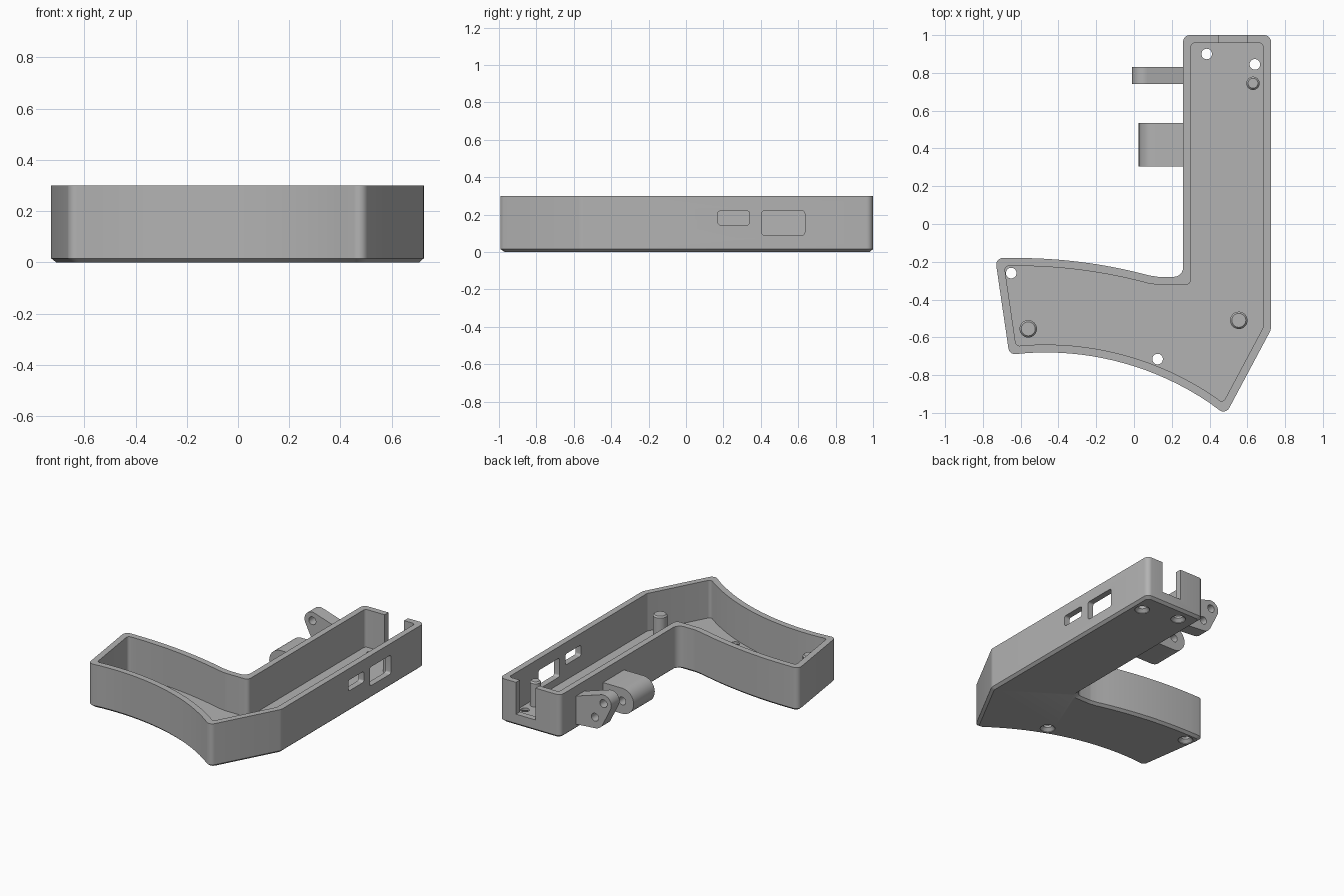
import bpy, bmesh
from math import sin, cos, tan, pi, sqrt
from mathutils import Vector

cube = bpy.data.objects.get("Cube")
if cube:
    bpy.data.objects.remove(cube, do_unlink=True)

GREY = (0.45, 0.45, 0.45, 1)
grey = bpy.data.materials.new("plain grey")
grey.use_nodes = True
grey.diffuse_color = GREY
grey.node_tree.nodes["Principled BSDF"].inputs["Base Color"].default_value = GREY

HEIGHT, WALL, FLOOR = 0.30, 0.042, 0.04


def finish(name, bm):
    bmesh.ops.recalc_face_normals(bm, faces=bm.faces)
    mesh = bpy.data.meshes.new(name)
    bm.to_mesh(mesh)
    bm.free()
    mesh.materials.append(grey)
    obj = bpy.data.objects.new(name, mesh)
    bpy.context.collection.objects.link(obj)
    return obj


def loft(name, loops):
    """Skin matching closed loops and cap both ends."""
    bm = bmesh.new()
    rings = [[bm.verts.new(p) for p in loop] for loop in loops]
    for a, b in zip(rings, rings[1:]):
        for i in range(len(a)):
            j = (i + 1) % len(a)
            bm.faces.new((a[i], a[j], b[j], b[i]))
    bm.faces.new(rings[0])
    bm.faces.new(rings[-1])
    return finish(name, bm)


def circle(x, y, r, n=32):
    if r == 0:
        return [(x, y)]
    return [(x + r * cos(2 * pi * i / n), y + r * sin(2 * pi * i / n)) for i in range(n)]


def turned(name, x, y, profile):
    """Upright turned part from (z, radius) pairs."""
    return loft(name, [[(px, py, z) for px, py in circle(x, y, r)] for z, r in profile])


def hull(name, axis, lo, hi, circles):
    """Prism along x or y around a set of circles."""
    bm = bmesh.new()
    for c in circles:
        for a, b in circle(*c):
            for t in (lo, hi):
                bm.verts.new((t, a, b) if axis == "x" else (a, t, b))
    res = bmesh.ops.convex_hull(bm, input=bm.verts)
    loose = [v for v in bm.verts if not v.link_faces]
    bmesh.ops.delete(bm, geom=loose, context="VERTS")
    bmesh.ops.dissolve_limit(bm, angle_limit=0.01, verts=bm.verts, edges=bm.edges)
    return finish(name, bm)


def cut(obj, cutters):
    bpy.context.view_layer.objects.active = obj
    for c in cutters:
        mod = obj.modifiers.new("cut", "BOOLEAN")
        mod.operation, mod.solver, mod.object = "DIFFERENCE", "EXACT", c
        bpy.ops.object.modifier_apply(modifier=mod.name)
        bpy.data.objects.remove(c, do_unlink=True)


# Plan outline, counter-clockwise: x, y, corner radius
def arc_y(x, cx, top, radius):
    return top - radius + sqrt(radius ** 2 - (x - cx) ** 2)


def samples(a, b, n):
    return [a + (b - a) * i / (n - 1) for i in range(n)]


plan = [(0.725, 1, 0.035), (0.26, 1, 0.035), (0.26, -0.28, 0.05), (0.13, -0.28, 0.09)]
plan += [(x, arc_y(x, -0.62, -0.18, 2.7), 0) for x in samples(0.08, -0.62, 14)]
plan += [(-0.735, -0.18, 0.035), (-0.66, -0.692, 0.035)]
plan += [(x, arc_y(x, -0.47, -0.68, 1.55), 0) for x in samples(-0.56, 0.40, 18)]
plan += [(0.485, -1.01, 0.035), (0.725, -0.56, 0.06)]


def outline(inset, z, steps=6):
    """Inset the plan, then round its corners."""
    pts = [Vector(p[:2]) for p in plan]
    n = len(pts)
    moved = []
    for i, p in enumerate(pts):
        d1 = (p - pts[i - 1]).normalized()
        d2 = (pts[(i + 1) % n] - p).normalized()
        n1, n2 = Vector((-d1.y, d1.x)), Vector((-d2.y, d2.x))
        moved.append(p + (n1 + n2) * inset / (1 + n1.dot(n2)))
    loop = []
    for i, p in enumerate(moved):
        r = plan[i][2] * (1 - 10 * inset)
        if r == 0:
            loop.append((p.x, p.y, z))
            continue
        u = (moved[i - 1] - p).normalized()
        v = (moved[(i + 1) % n] - p).normalized()
        half = u.angle(v) / 2
        centre = p + (u + v).normalized() * r / sin(half)
        a = p + u * r / tan(half) - centre
        b = p + v * r / tan(half) - centre
        sweep = a.angle(b)
        for k in range(steps + 1):
            t = k / steps
            q = centre + (a * sin((1 - t) * sweep) + b * sin(t * sweep)) / sin(sweep)
            loop.append((q.x, q.y, z))
    return loop


# Open tray with chamfered underside
tray = loft("tray", [outline(WALL, FLOOR), outline(WALL, HEIGHT), outline(0, HEIGHT),
                     outline(0, 0.016), outline(0.018, 0)])


def window(y0, y1, z0, z1, r=0.015):
    corners = [(y, z, r) for y in (y0 + r, y1 - r) for z in (z0 + r, z1 - r)]
    return hull("window_cutter", "x", 0.6, 0.8, corners)


# Side windows, end slot and countersunk screw holes
cutters = [window(0.17, 0.34, 0.145, 0.22), window(0.405, 0.635, 0.09, 0.22)]
cutters.append(hull("slot_cutter", "y", 0.94, 1.1,
                    [(x, z, 0) for x in (0.45, 0.60) for z in (0.08, 0.4)]))
for x, y in [(0.385, 0.9), (0.64, 0.845), (-0.65, -0.26), (0.125, -0.715)]:
    cutters.append(turned("screw_cutter", x, y,
                          [(-0.01, 0.048), (0.004, 0.048), (0.024, 0.028), (0.06, 0.028)]))
cut(tray, cutters)

# Support posts with chamfered tops
parts = [tray]
for name, x, y, r in [("back_post", 0.63, 0.745, 0.035), ("left_post", -0.56, -0.555, 0.046),
                      ("right_post", 0.555, -0.51, 0.046)]:
    parts.append(turned(name, x, y, [(0.03, r), (0.20, r), (0.21, r - 0.009)]))

# Hinge lugs on the side wall
ROOT = 0.28
thin_lug = hull("thin_lug", "y", 0.74, 0.83,
                [(0.05, 0.235, 0.06), (0.12, 0.12, 0.072), (ROOT, 0.035, 0), (ROOT, 0.225, 0)])
wide_lug = hull("wide_lug", "y", 0.305, 0.535,
                [(0.113, 0.124, 0.088), (ROOT, 0.036, 0), (ROOT, 0.212, 0)])
cut(thin_lug, [hull("pin_cutter", "y", 0.7, 0.9, [(x, z, 0.027)])
               for x, z in [(0.05, 0.235), (0.115, 0.124)]])
cut(wide_lug, [hull("pin_cutter", "y", 0.2, 0.6, [(0.113, 0.124, 0.027)])])
parts += [thin_lug, wide_lug]

bpy.ops.object.select_all(action="DESELECT")
for p in parts:
    p.select_set(True)
bpy.context.view_layer.objects.active = tray
bpy.ops.object.shade_smooth_by_angle()
